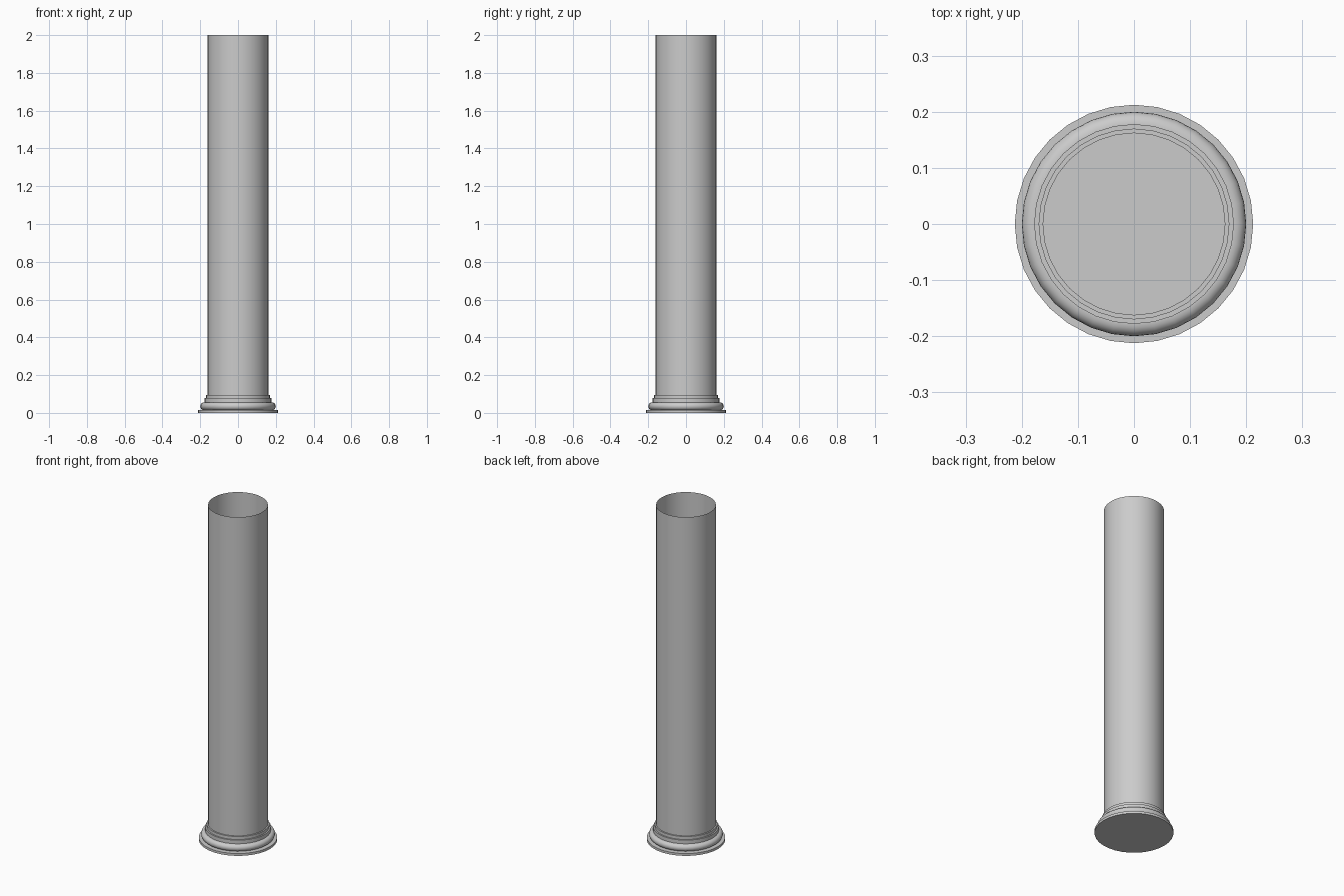
import bpy
import bmesh
import math

if "Cube" in bpy.data.objects:
    bpy.data.objects.remove(bpy.data.objects["Cube"])

SIDES = 32


def lathe(name, profile, closed_bottom=False):
    """Revolve an (r, z) profile, listed bottom to top, with outward faces."""
    bm = bmesh.new()
    rings = []
    for r, z in profile:
        rings.append([bm.verts.new((r * math.cos(2 * math.pi * i / SIDES),
                                    r * math.sin(2 * math.pi * i / SIDES), z))
                      for i in range(SIDES)])
    for low, high in zip(rings, rings[1:]):
        for i in range(SIDES):
            j = (i + 1) % SIDES
            bm.faces.new((low[i], low[j], high[j], high[i]))
    if closed_bottom:
        bm.faces.new(rings[0][::-1])
    mesh = bpy.data.meshes.new(name)
    bm.to_mesh(mesh)
    bm.free()
    obj = bpy.data.objects.new(name, mesh)
    bpy.context.collection.objects.link(obj)
    bpy.ops.object.select_all(action='DESELECT')
    obj.select_set(True)
    bpy.context.view_layer.objects.active = obj
    bpy.ops.object.shade_smooth_by_angle(angle=math.radians(35))
    return obj


# Base: thin plinth, half-round torus, two stepped fillets
torus = [(0.179 + 0.021 * math.cos(a), 0.035 + 0.021 * math.sin(a))
         for a in (math.radians(-90 + 180 * k / 10) for k in range(11))]
base = [(0.2125, 0.0), (0.2125, 0.014)] + torus
base += [(0.178, 0.056), (0.178, 0.078), (0.170, 0.078), (0.170, 0.096), (0.162, 0.096)]
lathe("column_base", base, closed_bottom=True)

# Shaft: open-topped tube wall
lathe("column_shaft", [(0.162, 0.096), (0.162, 2.0)])
